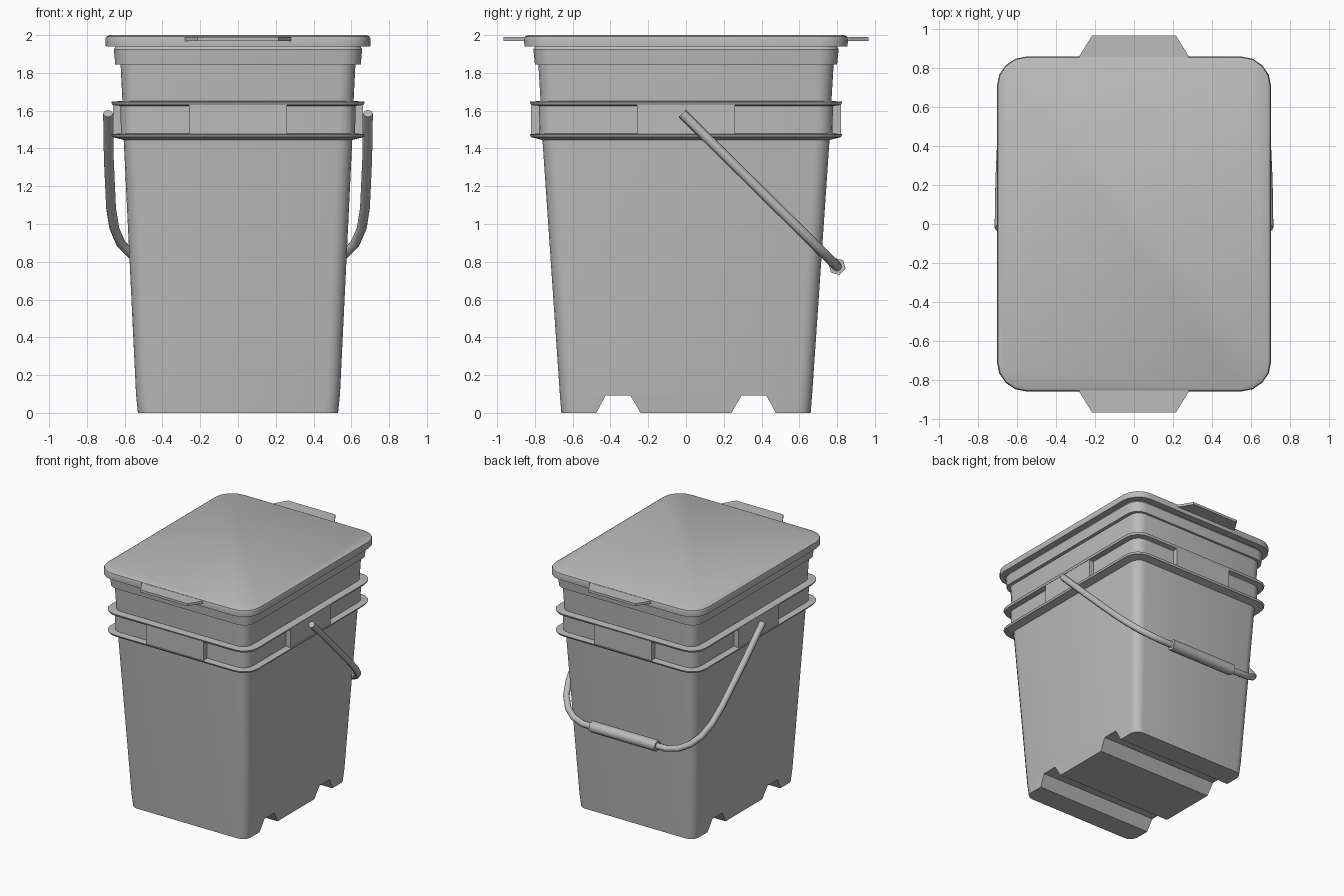
import bpy, bmesh, math
from mathutils import Vector

cube = bpy.data.objects.get("Cube")
if cube:
    bpy.data.objects.remove(cube, do_unlink=True)

grey = bpy.data.materials.new("grey plastic")
grey.use_nodes = True
GREY = (0.5, 0.5, 0.5, 1)
grey.diffuse_color = GREY
grey.node_tree.nodes["Principled BSDF"].inputs["Base Color"].default_value = GREY


def finish(name, bm):
    bmesh.ops.recalc_face_normals(bm, faces=bm.faces)
    mesh = bpy.data.meshes.new(name)
    bm.to_mesh(mesh)
    bm.free()
    mesh.materials.append(grey)
    obj = bpy.data.objects.new(name, mesh)
    bpy.context.collection.objects.link(obj)
    return obj


def smooth(obj, angle=32):
    bpy.ops.object.select_all(action='DESELECT')
    obj.select_set(True)
    bpy.context.view_layer.objects.active = obj
    bpy.ops.object.shade_smooth_by_angle(angle=math.radians(angle))


def rounded_rect(hx, hy, r, steps=4):
    pts = []
    for q, (sx, sy) in enumerate([(1, 1), (-1, 1), (-1, -1), (1, -1)]):
        for i in range(steps + 1):
            a = (q + i / steps) * math.pi / 2
            pts.append((sx * (hx - r) + r * math.cos(a), sy * (hy - r) + r * math.sin(a)))
    return pts


def loft(name, sections):
    """Stack rounded rectangles given as (z, half width, half depth, corner radius)."""
    bm = bmesh.new()
    rings = [[bm.verts.new((x, y, z)) for x, y in rounded_rect(hx, hy, r)]
             for z, hx, hy, r in sections]
    for a, b in zip(rings, rings[1:]):
        for i in range(len(a)):
            j = (i + 1) % len(a)
            bm.faces.new((a[i], a[j], b[j], b[i]))
    bm.faces.new(rings[0])
    bm.faces.new(rings[-1])
    return finish(name, bm)


def prism(name, outline, offset):
    """Extrude a flat outline of 3D points along an offset."""
    bm = bmesh.new()
    face = bm.faces.new([bm.verts.new(p) for p in outline])
    ext = bmesh.ops.extrude_face_region(bm, geom=[face])
    verts = [g for g in ext["geom"] if isinstance(g, bmesh.types.BMVert)]
    bmesh.ops.translate(bm, verts=verts, vec=offset)
    return finish(name, bm)


# Tapered body with two protruding flanges
body = loft("bucket_body", [
    (0.0, 0.53, 0.66, 0.07),
    (0.1, 0.54, 0.668, 0.07),
    (1.445, 0.605, 0.76, 0.08),
    (1.46, 0.665, 0.82, 0.12),
    (1.475, 0.672, 0.828, 0.125),
    (1.48, 0.62, 0.775, 0.085),
    (1.625, 0.622, 0.778, 0.085),
    (1.63, 0.665, 0.82, 0.12),
    (1.647, 0.672, 0.828, 0.125),
    (1.652, 0.612, 0.77, 0.08),
    (1.85, 0.622, 0.782, 0.085),
])

# Two grooves across the underside
for side in (-1, 1):
    groove = [(-1, side * y, z) for y, z in
              [(0.22, -0.035), (0.24, 0), (0.295, 0.093), (0.425, 0.093), (0.475, 0), (0.495, -0.035)]]
    cutter = prism("groove_cutter", groove, (2, 0, 0))
    cutter.hide_render = True
    mod = body.modifiers.new("groove", 'BOOLEAN')
    mod.operation = 'DIFFERENCE'
    mod.solver = 'EXACT'
    mod.object = cutter
    bpy.context.view_layer.objects.active = body
    bpy.ops.object.modifier_apply(modifier=mod.name)
    bpy.data.objects.remove(cutter, do_unlink=True)
smooth(body)

# Collar below the lid, and the lid
smooth(loft("rim_collar", [
    (1.845, 0.65, 0.80, 0.1),
    (1.925, 0.657, 0.808, 0.105),
    (1.945, 0.645, 0.795, 0.1),
]))
smooth(loft("lid", [
    (1.94, 0.70, 0.855, 0.15),
    (1.975, 0.702, 0.858, 0.152),
    (1.992, 0.697, 0.853, 0.147),
    (2.0, 0.682, 0.838, 0.135),
]))

# Flat blocks bridging the flanges in the middle of each wall, and lid tabs
for side, word in ((-1, "front"), (1, "back")):
    prism(word + "_block", [(x, side * 0.7, z) for x, z in
          [(-0.26, 1.47), (0.26, 1.47), (0.26, 1.635), (-0.26, 1.635)]], (0, side * 0.12, 0))
    prism(word + "_lid_tab", [(x, side * y, 1.97) for x, y in
          [(-0.28, 0.84), (0.28, 0.84), (0.28, 0.86), (0.215, 0.965), (-0.215, 0.965), (-0.28, 0.86)]],
          (0, 0, 0.02))
for side, word in ((-1, "right"), (1, "left")):
    prism(word + "_block", [(side * 0.55, y, z) for y, z in
          [(-0.26, 1.47), (0.26, 1.47), (0.26, 1.635), (-0.26, 1.635)]], (side * 0.113, 0, 0))


def sweep(name, path, radius, sides):
    """Round bar along a path that lies in the handle plane."""
    normal = Vector((0, 0.81, 0.82)).normalized()
    bm = bmesh.new()
    rings = []
    for i, p in enumerate(path):
        tangent = (path[min(i + 1, len(path) - 1)] - path[max(i - 1, 0)]).normalized()
        across = normal.cross(tangent)
        angles = [2 * math.pi * k / sides for k in range(sides)]
        rings.append([bm.verts.new(p + radius * (normal * math.cos(a) + across * math.sin(a)))
                      for a in angles])
    for a, b in zip(rings, rings[1:]):
        for i in range(sides):
            j = (i + 1) % sides
            bm.faces.new((a[i], a[j], b[j], b[i]))
    bm.faces.new(rings[0])
    bm.faces.new(rings[-1])
    return finish(name, bm)


# Swinging handle: the half path is (x, share of the way from pivot to grip)
def on_handle(x, t):
    return Vector((x, -0.02 + 0.82 * t, 1.585 - 0.81 * t))


half = [(0.688, 0), (0.684, 0.3), (0.672, 0.62), (0.655, 0.75), (0.62, 0.85),
        (0.56, 0.925), (0.48, 0.975), (0.38, 1.0)]
path = [on_handle(x, t) for x, t in half] + [on_handle(-x, t) for x, t in reversed(half)]
smooth(sweep("handle_bar", path, 0.026, 8), 50)
smooth(sweep("handle_grip", [on_handle(0.3, 1), on_handle(-0.3, 1)], 0.046, 6), 65)
